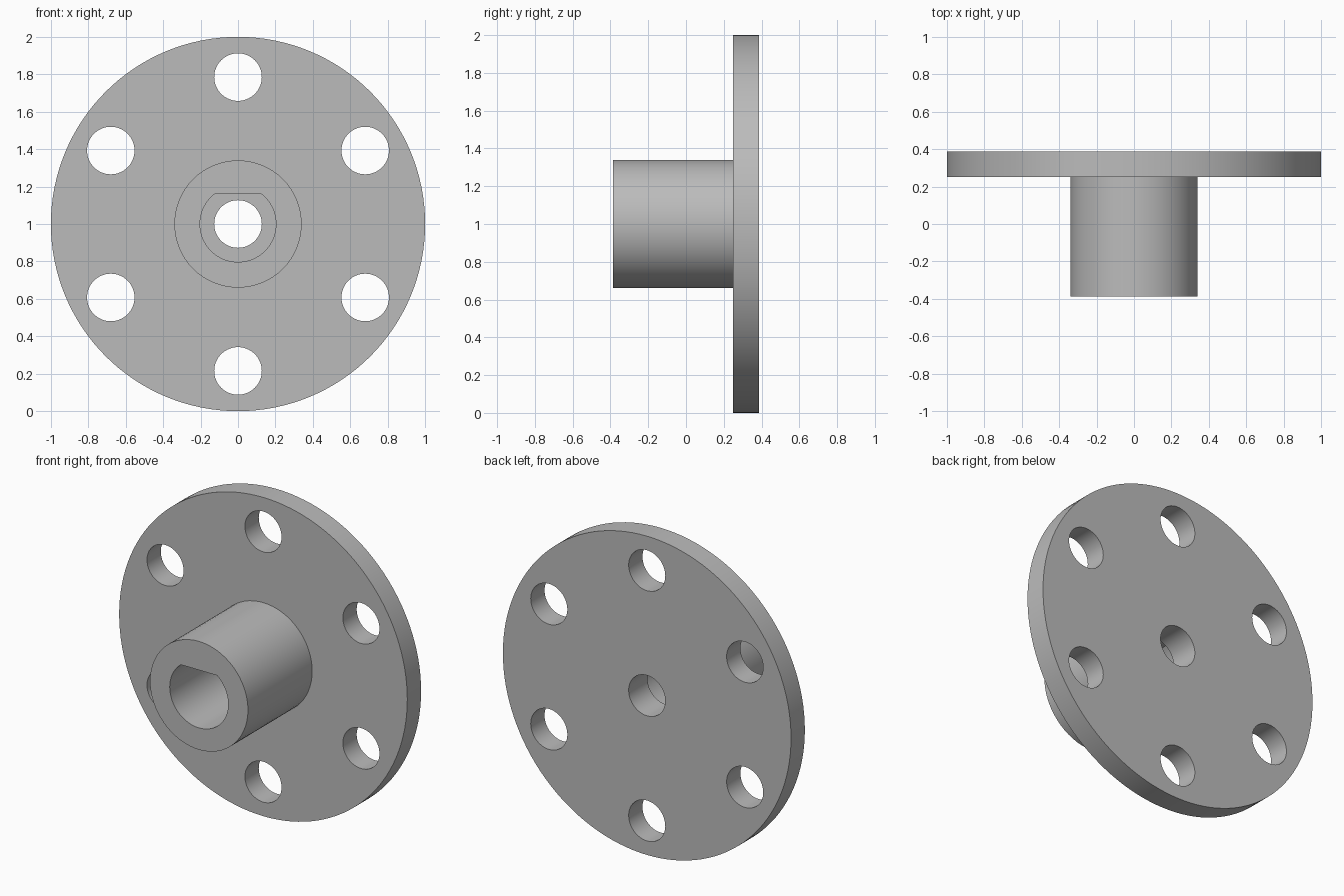
import bpy, bmesh, math

cube = bpy.data.objects.get("Cube")
if cube:
    bpy.data.objects.remove(cube, do_unlink=True)

metal = bpy.data.materials.new("plain grey")
metal.use_nodes = True
GREY = (0.5, 0.5, 0.5, 1)
metal.diffuse_color = GREY
metal.node_tree.nodes["Principled BSDF"].inputs["Base Color"].default_value = GREY


def circle(radius, cx=0, cy=0, n=64):
    return [(cx + radius * math.cos(math.tau * i / n),
             cy + radius * math.sin(math.tau * i / n)) for i in range(n)]


def d_shape(radius, flat, n=64):
    # arc running around the bottom from one end of the flat to the other
    start = math.pi - math.asin(flat / radius)
    sweep = math.tau - 2 * (math.pi / 2 - math.asin(flat / radius))
    return [(radius * math.cos(start + sweep * i / n),
             radius * math.sin(start + sweep * i / n)) for i in range(n + 1)]


def extruded(name, outlines, y0, y1):
    """Fill the first outline, leave the others as holes, extrude along y."""
    curve = bpy.data.curves.new(name + "_profile", "CURVE")
    curve.dimensions = "2D"
    curve.fill_mode = "BOTH"
    curve.extrude = (y1 - y0) / 2
    for outline in outlines:
        spline = curve.splines.new("POLY")
        spline.points.add(len(outline) - 1)
        for point, (x, z) in zip(spline.points, outline):
            point.co = (x, z, 0, 1)
        spline.use_cyclic_u = True
    helper = bpy.data.objects.new(name + "_profile", curve)
    bpy.context.collection.objects.link(helper)
    bpy.context.view_layer.update()
    graph = bpy.context.evaluated_depsgraph_get()
    mesh = bpy.data.meshes.new_from_object(helper.evaluated_get(graph))
    bpy.data.objects.remove(helper, do_unlink=True)

    # stand the profile upright and weld the caps to the walls
    bm = bmesh.new()
    bm.from_mesh(mesh)
    bmesh.ops.remove_doubles(bm, verts=bm.verts, dist=1e-5)
    for v in bm.verts:
        x, z, depth = v.co
        v.co = (x, (y0 + y1) / 2 - depth, z + 1)
    bmesh.ops.recalc_face_normals(bm, faces=bm.faces)
    bm.to_mesh(mesh)
    bm.free()
    mesh.name = name
    mesh.materials.clear()
    mesh.materials.append(metal)
    obj = bpy.data.objects.new(name, mesh)
    bpy.context.collection.objects.link(obj)
    bpy.ops.object.select_all(action="DESELECT")
    obj.select_set(True)
    bpy.context.view_layer.objects.active = obj
    bpy.ops.object.shade_smooth_by_angle(angle=math.radians(30))
    return obj


FRONT, STEP, FACE, BACK = -0.387, 0.20, 0.25, 0.387
HOLE = 0.127

# Round flange with a ring of six bolt holes and a centre hole
angles = [math.radians(90 + 60 * i) for i in range(6)]
bolts = [circle(HOLE, 0.785 * math.cos(a), 0.785 * math.sin(a)) for a in angles]
extruded("flange", [circle(1, n=128), circle(HOLE)] + bolts, FACE, BACK)

# Hub with a D-shaped bore, ending in a shoulder around the centre hole
extruded("hub", [circle(0.34), d_shape(0.203, 0.16)], FRONT, STEP)
extruded("hub_shoulder", [circle(0.34), circle(HOLE)], STEP, FACE)
